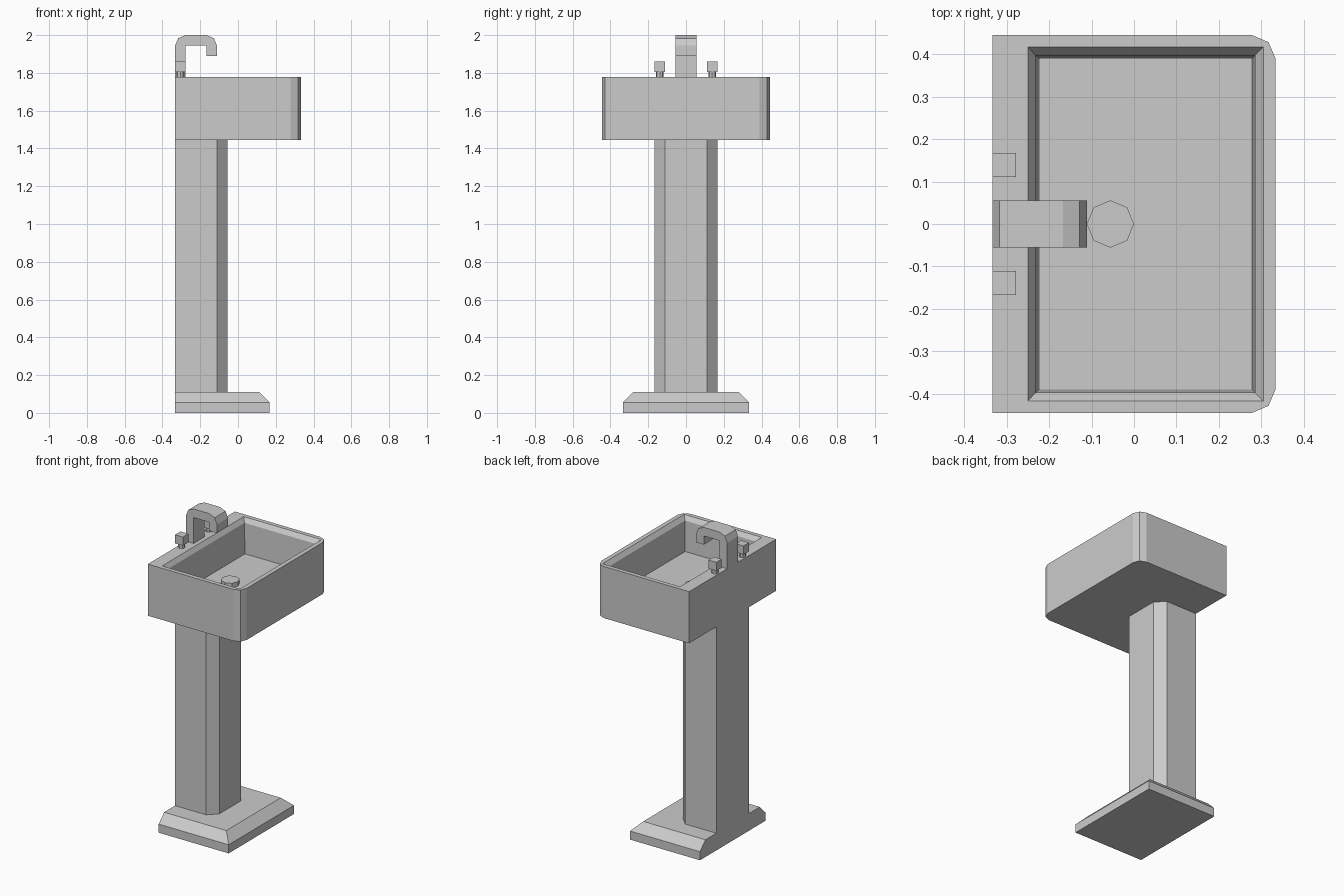
import bpy, bmesh, math

if "Cube" in bpy.data.objects:
    bpy.data.objects.remove(bpy.data.objects["Cube"])

U = 1 / 18  # the model sits on a grid of 1/18 unit


def loft(name, rings):
    """Skin a stack of equal-length point rings and cap both ends."""
    bm = bmesh.new()
    loops = [[bm.verts.new(p) for p in ring] for ring in rings]
    for a, b in zip(loops, loops[1:]):
        for i in range(len(a)):
            j = (i + 1) % len(a)
            bm.faces.new((a[i], a[j], b[j], b[i]))
    bm.faces.new(loops[0][::-1])
    bm.faces.new(loops[-1])
    bmesh.ops.recalc_face_normals(bm, faces=bm.faces)
    mesh = bpy.data.meshes.new(name)
    bm.to_mesh(mesh)
    bm.free()
    obj = bpy.data.objects.new(name, mesh)
    bpy.context.collection.objects.link(obj)
    return obj


def rect(x0, x1, y0, y1, z):
    return [(x0, y0, z), (x1, y0, z), (x1, y1, z), (x0, y1, z)]


def mirrored(half, z):
    """Outline from its -y half, mirrored to +y."""
    return [(x, y, z) for x, y in half] + [(x, -y, z) for x, y in reversed(half)]


def octagon(x, y, z, r):
    return [(x + r * math.cos(k * math.pi / 4), y + r * math.sin(k * math.pi / 4), z)
            for k in range(8)]


BACK = -6 * U

# Base plate, bevelled on three sides and flat at the back
loft("base", [rect(BACK, 3 * U, -6 * U, 6 * U, 0),
              rect(BACK, 3 * U, -6 * U, 6 * U, U),
              rect(BACK, 2 * U, -5 * U, 5 * U, 2 * U)])

# Pedestal column with chamfered outer corners
column = [(BACK, -3 * U), (-2 * U, -3 * U), (-U, -2 * U)]
loft("pedestal", [mirrored(column, z) for z in (2 * U, 26 * U)])

# Basin body with two rounded corners
outline = [(BACK, -8 * U), (5 * U, -8 * U), (5.7 * U, -7.7 * U), (6 * U, -7 * U)]
basin = loft("basin", [mirrored(outline, z) for z in (26 * U, 32 * U)])

# Bowl hollow: tapered walls and a bevelled lip
hollow = loft("bowl_cutter", [rect(-0.222, 0.278, -0.389, 0.389, 28 * U),
                              rect(-0.232, 0.285, -0.397, 0.397, 31.5 * U),
                              rect(-0.25, 0.305, -0.417, 0.417, 32 * U),
                              rect(-0.25, 0.305, -0.417, 0.417, 33 * U)])
hollow.hide_render = True
cut = basin.modifiers.new("bowl", 'BOOLEAN')
cut.operation = 'DIFFERENCE'
cut.solver = 'EXACT'
cut.object = hollow
bpy.context.view_layer.objects.active = basin
bpy.ops.object.modifier_apply(modifier=cut.name)
bpy.data.objects.remove(hollow)

# Drain plug
loft("drain", [octagon(-U, 0, z * U, U) for z in (28, 28.5)])

# Faucet: hooked side profile extruded across y
hook = [(-6, 32), (-6, 35), (-5.7, 35.7), (-5, 36), (-3, 36), (-2.3, 35.7), (-2, 35),
        (-2, 34), (-3, 34), (-3, 35), (-5, 35), (-5, 32)]
loft("faucet", [[(x * U, y, z * U) for x, z in hook] for y in (-U, U)])

# Tap handles: cube on a short stem, either side of the faucet
for side, label in ((-1, "right"), (1, "left")):
    y = side * 2.5 * U
    loft(label + "_tap_stem", [octagon(-5.5 * U, y, z * U, 0.021) for z in (32, 32.5)])
    loft(label + "_tap_handle", [rect(BACK, -5 * U, y - U / 2, y + U / 2, z * U)
                                 for z in (32.5, 33.5)])
